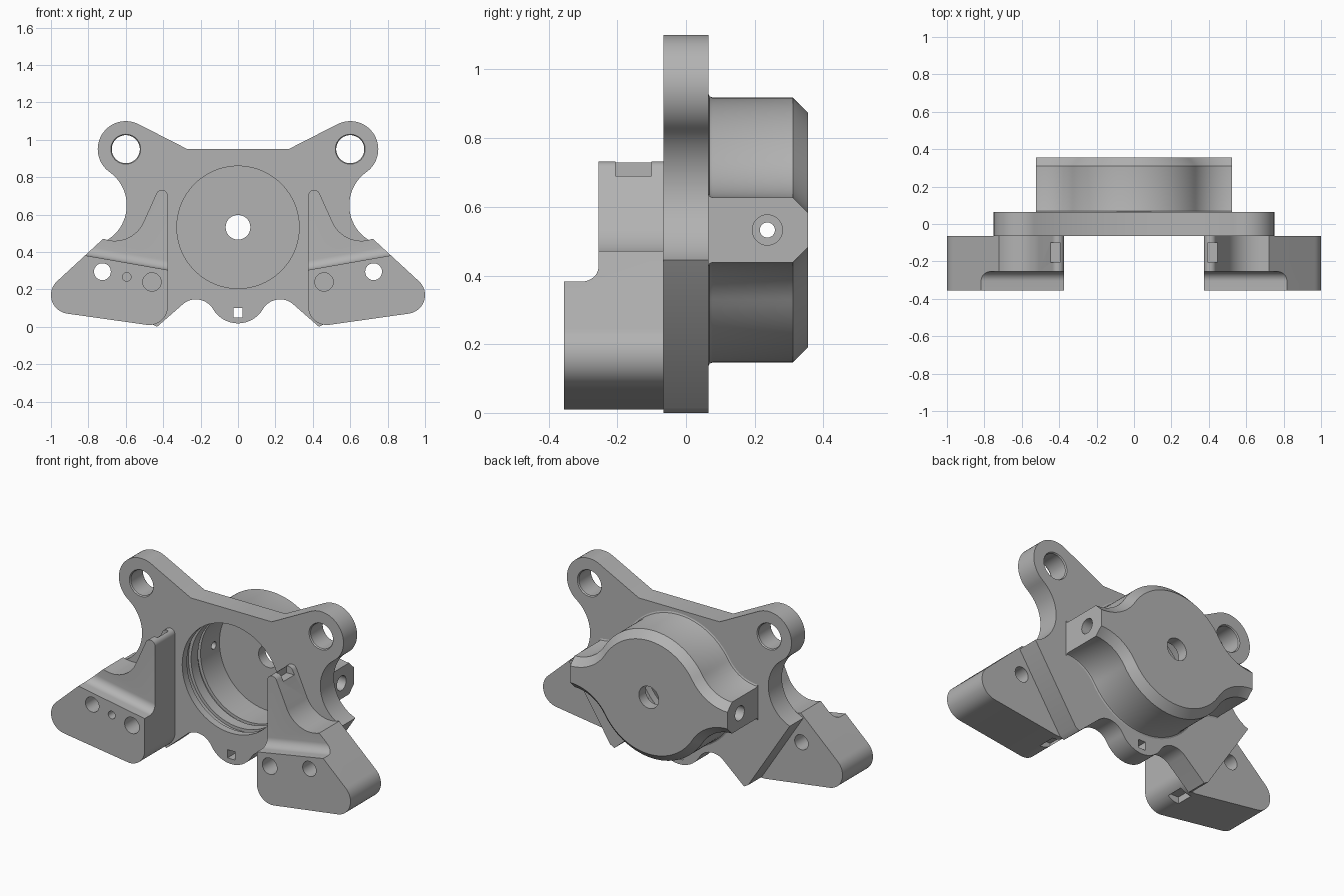
import bpy, bmesh
from math import sin, cos, radians
from mathutils import Matrix

cube = bpy.data.objects.get("Cube")
if cube:
    bpy.data.objects.remove(cube, do_unlink=True)

metal = bpy.data.materials.new("machined grey metal")
metal.use_nodes = True
GREY = (0.45, 0.45, 0.45, 1)
metal.diffuse_color = GREY
metal.node_tree.nodes["Principled BSDF"].inputs["Base Color"].default_value = GREY

MID = 0.5325      # height of the bore axis
FACE = 0.065      # half thickness of the plate
parts = []


def arc(cx, cz, r, a0, a1, n=16):
    angles = [radians(a0 + (a1 - a0) * i / n) for i in range(n + 1)]
    return [(cx + r * cos(a), cz + r * sin(a)) for a in angles]


def circle(cx, cz, r, n=64):
    return arc(cx, cz, r, 0, 360, n)[:-1]


def rect(x0, x1, z0, z1):
    return [(x0, z0), (x1, z0), (x1, z1), (x0, z1)]


def mirror_x(half):
    return half + [(-x, z) for x, z in reversed(half) if x > 1e-5]


def flip(points, side):
    return [(x * side, z) for x, z in points]


def loft(name, sections):
    """Solid through (outline in x-z, y) sections."""
    bm = bmesh.new()
    rings = [[bm.verts.new((x, y, z)) for x, z in pts] for pts, y in sections]
    for a, b in zip(rings, rings[1:]):
        for i in range(len(a)):
            j = (i + 1) % len(a)
            bm.faces.new((a[i], a[j], b[j], b[i]))
    bm.faces.new(rings[0])
    bm.faces.new(rings[-1])
    bmesh.ops.recalc_face_normals(bm, faces=bm.faces)
    mesh = bpy.data.meshes.new(name)
    bm.to_mesh(mesh)
    bm.free()
    mesh.materials.append(metal)
    obj = bpy.data.objects.new(name, mesh)
    bpy.context.collection.objects.link(obj)
    return obj


def prism(name, pts, y0, y1):
    return loft(name, [(pts, y0), (pts, y1)])


def cut(targets, cutters):
    """Subtract the cutters, then discard them."""
    for obj in targets:
        for c in cutters:
            mod = obj.modifiers.new("cut", 'BOOLEAN')
            mod.operation, mod.solver, mod.object = 'DIFFERENCE', 'EXACT', c
        bpy.context.view_layer.update()
        graph = bpy.context.evaluated_depsgraph_get()
        mesh = bpy.data.meshes.new_from_object(obj.evaluated_get(graph))
        obj.modifiers.clear()
        obj.data = mesh
    for c in cutters:
        bpy.data.objects.remove(c, do_unlink=True)


# Mounting plate with two ears and a lobed lower edge
plate_half = ([(0.27, 0.95)]
              + arc(0.6, 0.95, 0.15, 117, -54.6, 28)
              + arc(0.813, 0.65, 0.218, 125.4, 250, 24)[1:]
              + [(0.46, 0.015), (0.433, 0)]
              + arc(0.225, 0.04, 0.107, 50, 149.2)
              + arc(0, 0.174, 0.155, -30.8, -90)[1:])
plate = prism("mounting_plate", mirror_x(plate_half), -FACE, FACE)


# Cylinder housing with side bosses, base flare and back chamfer
def housing_outline(inset):
    quarter = (arc(0, MID, 0.386 - inset, 90, 31.9, 20)
               + arc(0.525, 0.8595, 0.2325 + inset, 211.9, 270)[1:])
    return mirror_x(quarter + [(x, 2 * MID - z) for x, z in reversed(quarter)])


housing = loft("cylinder_housing", [(housing_outline(d), y) for d, y in
               ((-0.012, FACE), (-0.003, 0.069), (0, 0.077), (0, 0.311), (0.044, 0.355))])

# Stepped bore with seal grooves, and the centre hole
BORE, GROOVE = 0.327, 0.345
steps = ((BORE, -0.1), (BORE, -0.02), (GROOVE, -0.02), (GROOVE, 0.02), (BORE, 0.02),
         (BORE, 0.085), (GROOVE, 0.085), (GROOVE, 0.11), (BORE, 0.11), (BORE, 0.29))
bore = loft("bore_cutter", [(circle(0, MID, r, 96), y) for r, y in steps])
cut([plate, housing], [bore])
cut([housing], [prism("centre_cutter", circle(0, MID, 0.066), 0.2, 0.4)])

# Port drilled through both bosses with counterbores
turn = Matrix.Translation((0, 0.237, MID)) @ Matrix.Rotation(radians(90), 4, 'Z')
ports = [prism("port_cutter", circle(0, 0, r, 32), a, b)
         for r, a, b in ((0.022, -0.6, 0.6), (0.044, -0.6, -0.43), (0.044, 0.43, 0.6))]
for p in ports:
    p.data.transform(turn)
cut([housing], ports)

# Ear holes with chamfered rims and the small square hole
holes = [loft("ear_cutter", [(circle(s * 0.6, 0.95, r), y) for r, y in
         ((0.087, -0.075), (0.075, -0.058), (0.075, 0.058), (0.087, 0.075))])
         for s in (-1, 1)]
holes.append(prism("square_cutter", rect(-0.025, 0.025, 0.05, 0.1), -0.1, 0.1))
cut([plate], holes)
parts += [plate, housing]

# Bracket feet: tall inner rib, rounded toe and a raised front pad
foot_outline = (arc(0.407, 0.7, 0.032, 180, 27, 12)
                + arc(0.66, 0.63, 0.17, 207, 291)
                + arc(0.9, 0.17, 0.1, 49, -82.4)
                + arc(0.475, 0.11, 0.1, -82.4, -180))

# Section of the relief above the pad, with a concave fillet at its root
FRONT, STEP = -0.355, -0.255
relief = ([(FRONT - 0.1, 0)]
          + [(y, v) for y, v in arc(STEP - 0.05, 0.05, 0.05, -90, 0, 10)]
          + [(STEP, 0.8), (FRONT - 0.1, 0.8)])

for side, label in ((1, "left"), (-1, "right")):
    foot = prism(label + "_foot", flip(foot_outline, side), FRONT, -FACE)

    # Relief runs along the sloping top of the pad
    cutter = prism("relief_cutter", relief, -0.7, 0.7)
    cutter.data.transform(Matrix.Translation((side * 0.59, 0, 0.342))
                          @ Matrix.Rotation(radians(-10 * side), 4, 'Y')
                          @ Matrix.Rotation(radians(90), 4, 'Z')
                          @ Matrix.Scale(-1, 4, (0, 1, 0))
                          @ Matrix.Scale(-1, 4, (1, 0, 0))
                          @ Matrix.Rotation(radians(180), 4, 'Z'))
    cut([foot], [cutter])

    # Bolt hole, blind pin bore and clip notches at the rib tip and the base
    tools = [prism("bolt_cutter", circle(side * 0.725, 0.295, 0.045, 40), -0.5, 0.1),
             prism("pin_cutter", circle(side * 0.46, 0.24, 0.049, 40), -0.5, -0.2),
             prism("tip_cutter", flip(rect(0.395, 0.47, 0.69, 0.8), side), -0.205, -0.1),
             prism("base_cutter", flip(rect(0.41, 0.48, -0.1, 0.05), side), -0.205, -0.1)]
    if side < 0:
        tools.append(prism("dowel_cutter", circle(-0.595, 0.267, 0.023, 32), -0.5, -0.25))
    cut([foot], tools)
    parts.append(foot)

# Smooth curved walls, keep machined edges crisp
for obj in bpy.context.view_layer.objects:
    obj.select_set(obj in parts)
bpy.context.view_layer.objects.active = plate
bpy.ops.object.shade_smooth_by_angle(angle=radians(30))
